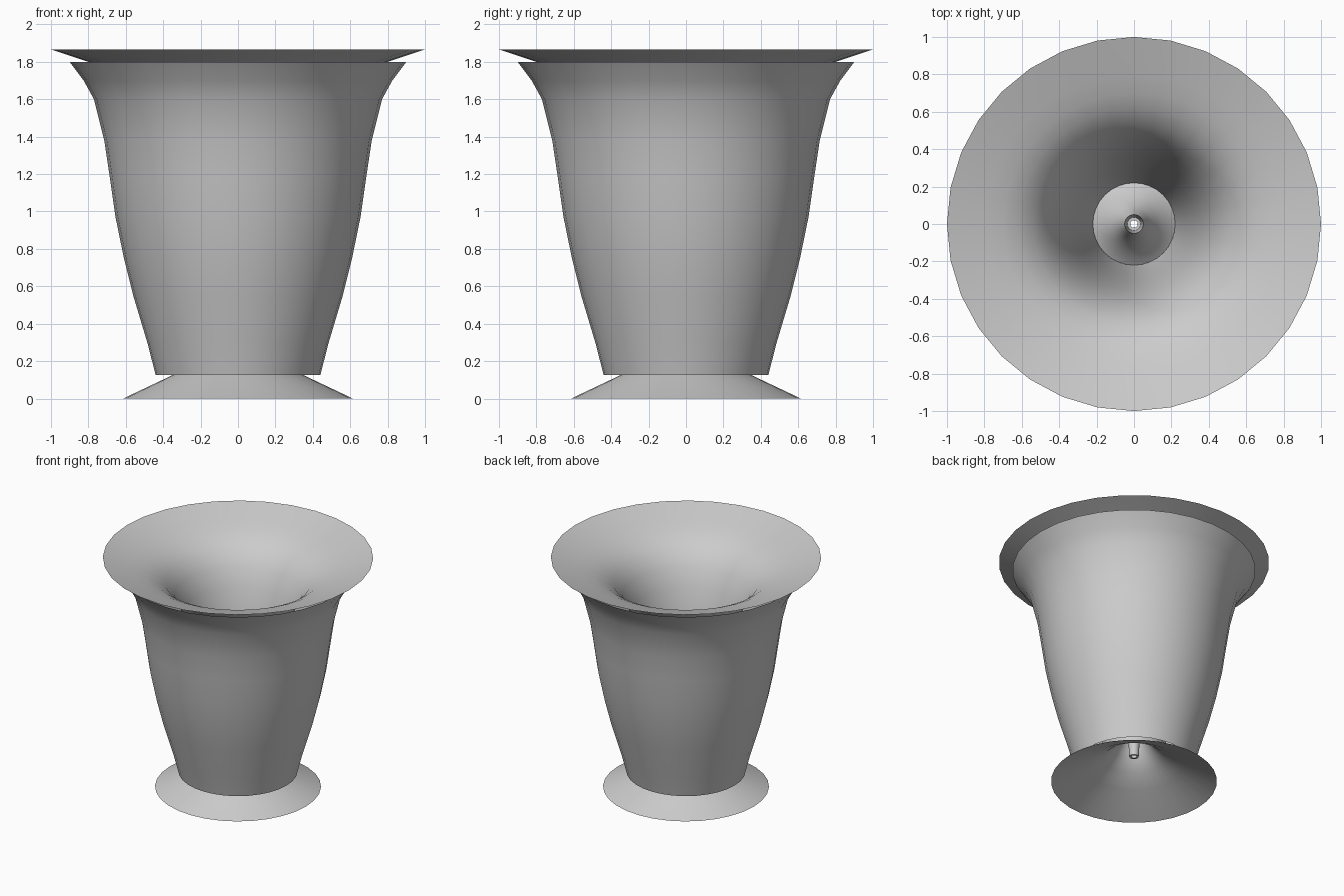
import bpy, bmesh, math

if "Cube" in bpy.data.objects:
    bpy.data.objects.remove(bpy.data.objects["Cube"])

SIDES = 32


def lathe(name, profile):
    """Revolve a (radius, height) profile around z as an open surface."""
    bm = bmesh.new()
    rings = []
    for r, z in profile:
        rings.append([bm.verts.new((r * math.cos(2 * math.pi * i / SIDES),
                                    r * math.sin(2 * math.pi * i / SIDES), z))
                      for i in range(SIDES)])
    for a, b in zip(rings, rings[1:]):
        for i in range(SIDES):
            j = (i + 1) % SIDES
            bm.faces.new((a[i], a[j], b[j], b[i]))
    mesh = bpy.data.meshes.new(name)
    bm.to_mesh(mesh)
    bm.free()
    ob = bpy.data.objects.new(name, mesh)
    bpy.context.collection.objects.link(ob)
    bpy.ops.object.select_all(action='DESELECT')
    ob.select_set(True)
    bpy.context.view_layer.objects.active = ob
    bpy.ops.object.shade_smooth_by_angle(angle=math.radians(40))
    return ob


# Outer shell, open at the top and bottom
lathe("outer_body", [(0.44, 0.125), (0.485, 0.30), (0.56, 0.55), (0.61, 0.75),
                     (0.655, 0.97), (0.685, 1.18), (0.715, 1.38),
                     (0.77, 1.60), (0.825, 1.70), (0.90, 1.80)])

# Flared rim running down into a trumpet-shaped inner funnel
lathe("inner_funnel", [(0.22, 0.21), (0.25, 0.42), (0.28, 0.70), (0.32, 1.00),
                       (0.36, 1.24), (0.41, 1.43), (0.47, 1.57), (0.54, 1.665),
                       (0.62, 1.725), (0.70, 1.765), (0.80, 1.80), (1.00, 1.866)])

# Trumpet-shaped foot rising to a narrow tip inside the funnel
lathe("foot", [(0.05, 0.50), (0.07, 0.42), (0.10, 0.34), (0.15, 0.27),
               (0.22, 0.20), (0.35, 0.125), (0.614, 0.0)])

# Hollow spout at the centre
lathe("spout", [(0.02, 0.21), (0.035, 0.21), (0.05, 0.50)])
